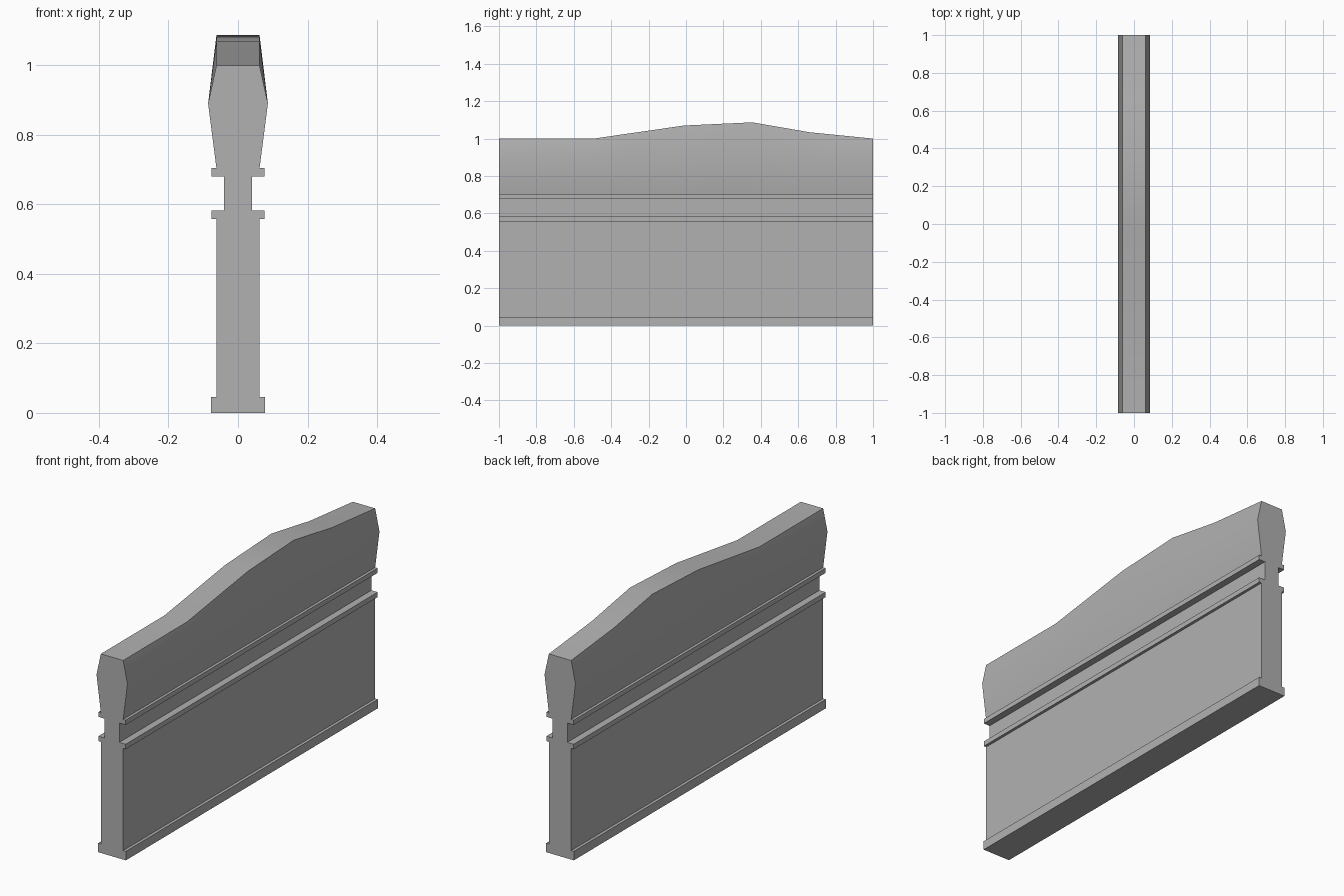
import bpy, bmesh, math

if "Cube" in bpy.data.objects:
    bpy.data.objects.remove(bpy.data.objects["Cube"])

# Half of the wall's cross-section (half width, height), from foot to crest
half = [(0.077, 0.0), (0.077, 0.045), (0.062, 0.045), (0.062, 0.558),
        (0.076, 0.558), (0.076, 0.583), (0.041, 0.583), (0.041, 0.68),
        (0.076, 0.68), (0.076, 0.704), (0.062, 0.704), (0.086, 0.89),
        (0.062, None)]

# Crest height along the length (y, z)
crest = [(-1, 1.0), (-0.495, 1.0), (-0.01, 1.07), (0.355, 1.087), (0.66, 1.034), (1, 1.0)]

bm = bmesh.new()


def section(y, top):
    pts = [(x, top if z is None else z) for x, z in half]
    outline = pts + [(-x, z) for x, z in reversed(pts)]
    return [bm.verts.new((x, y, z)) for x, z in outline]


# Loft the mirrored section along the crest line, then close both ends
rings = [section(y, z) for y, z in crest]
for a, b in zip(rings, rings[1:]):
    for i in range(len(a)):
        j = (i + 1) % len(a)
        bm.faces.new((a[i], a[j], b[j], b[i]))
bm.faces.new(rings[0])
bm.faces.new(rings[-1][::-1])
bmesh.ops.recalc_face_normals(bm, faces=bm.faces)

mesh = bpy.data.meshes.new("barrier_wall")
bm.to_mesh(mesh)
bm.free()
wall = bpy.data.objects.new("barrier_wall", mesh)
bpy.context.collection.objects.link(wall)

# Mid-grey concrete
concrete = bpy.data.materials.new("concrete")
concrete.diffuse_color = (0.44, 0.44, 0.44, 1)
concrete.use_nodes = True
concrete.node_tree.nodes["Principled BSDF"].inputs["Base Color"].default_value = concrete.diffuse_color
mesh.materials.append(concrete)

# Soft shading on the bulging coping, sharp ledges
bpy.context.view_layer.objects.active = wall
wall.select_set(True)
bpy.ops.object.shade_smooth_by_angle(angle=math.radians(30))
